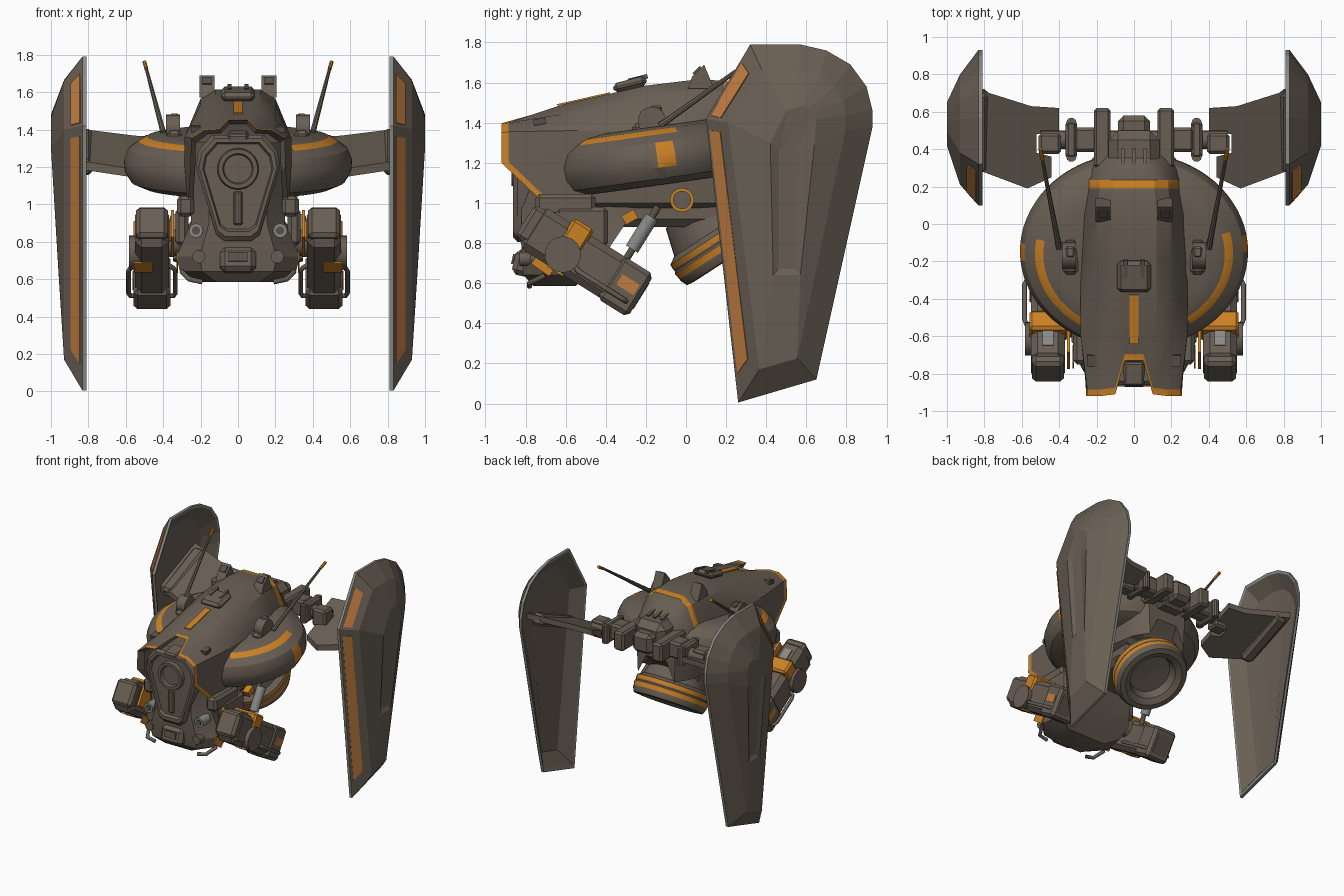
import bpy, bmesh, math
from mathutils import Matrix, Vector

if "Cube" in bpy.data.objects:
    bpy.data.objects.remove(bpy.data.objects["Cube"])

def mat(name, c):
    m = bpy.data.materials.new(name)
    m.diffuse_color = (*c, 1)
    m.use_nodes = True
    m.node_tree.nodes["Principled BSDF"].inputs["Base Color"].default_value = m.diffuse_color
    return m

BROWN = mat("brown_armor", (0.14, 0.114, 0.088))
ORANGE = mat("orange_paint", (0.60, 0.22, 0.018))
WORN = mat("worn_orange", (0.52, 0.20, 0.05))
STEEL = mat("bare_steel", (0.25, 0.25, 0.24))
DARK = mat("dark_metal", (0.10, 0.083, 0.066))
I = Matrix.Identity(4)
RX = lambda d: Matrix.Rotation(math.radians(d), 4, 'X')

def finish(name, data, mats, mirror):
    o = bpy.data.objects.new(name, data)
    bpy.context.collection.objects.link(o)
    for m in mats:
        data.materials.append(m)
    if mirror:
        o.modifiers.new("mirror", 'MIRROR').use_mirror_merge = False
    return o

def loft(name, rings, mats, mirror=False, caps=(True, True), rule=None, M=I):
    """Skin closed rings of points; rule(ring, segment) picks the material."""
    bm = bmesh.new()
    vs = [[bm.verts.new(M @ Vector(p)) for p in r] for r in rings]
    n = len(rings[0])
    for i in range(len(rings) - 1):
        for j in range(n):
            k = (j + 1) % n
            f = bm.faces.new((vs[i][j], vs[i][k], vs[i + 1][k], vs[i + 1][j]))
            if rule:
                f.material_index = rule(i, j)
    if caps[0]: bm.faces.new(vs[0][::-1])
    if caps[1]: bm.faces.new(vs[-1])
    bmesh.ops.recalc_face_normals(bm, faces=bm.faces)
    me = bpy.data.meshes.new(name)
    bm.to_mesh(me); bm.free()
    return finish(name, me, mats, mirror)

def box(name, loc, size, m=BROWN, rx=0, mirror=False, bevel=0, M=I):
    bm = bmesh.new()
    bmesh.ops.create_cube(bm, size=1)
    bmesh.ops.transform(bm, matrix=Matrix.Diagonal((*size, 1)), verts=bm.verts)
    if bevel:
        bmesh.ops.bevel(bm, geom=bm.edges[:], offset=bevel, segments=1, affect='EDGES')
    bmesh.ops.transform(bm, matrix=M @ Matrix.Translation(loc) @ RX(rx), verts=bm.verts)
    me = bpy.data.meshes.new(name)
    bm.to_mesh(me); bm.free()
    return finish(name, me, [m], mirror)

def lathe(name, prof, mats, M=I, n=32, mirror=False, rule=None):
    rings = [[(r * math.cos(2 * math.pi * j / n), r * math.sin(2 * math.pi * j / n), z)
              for j in range(n)] for r, z in prof]
    return loft(name, rings, mats, mirror, rule=rule, M=M)

def cyl(name, a, b, r, m=BROWN, r2=None, n=16, mirror=True, M=I):
    a, b = M @ Vector(a), M @ Vector(b)
    T = Matrix.Translation(a) @ (b - a).to_track_quat('Z', 'Y').to_matrix().to_4x4()
    return lathe(name, [(r, 0), (r2 or r, (b - a).length)], [m], T, n, mirror)

def pipe(name, pts, r, m, M=I):
    c = bpy.data.curves.new(name, 'CURVE')
    c.dimensions, c.bevel_depth, c.bevel_resolution = '3D', r, 2
    s = c.splines.new('POLY')
    s.points.add(len(pts) - 1)
    for p, q in zip(s.points, pts):
        p.co = (*(M @ Vector(q)), 1)
    return finish(name, c, [m], True)

def sym(half):
    return list(half) + [(-p[0],) + tuple(p[1:]) for p in reversed(half)]

# Hull cowl: notched nose, orange nose trim and orange rear band
nose = [(.05, -.73, 1.45), (.10, -.91, 1.40), (.18, -.92, 1.395), (.25, -.92, 1.35),
        (.255, -.92, 1.2), (.27, -.70, .99), (.15, -.70, .96)]
def section(y, top, w=1.0, low=.94):
    return [(x * w, y, z) for x, z in ((.05, top), (.12, top), (.2, top - .05), (.285, 1.36),
                                       (.285, 1.2), (.27, 1.0), (.15, low))]
hull = [[(x * .9, y + .06, z - .02) for x, y, z in nose], nose,
        [(x, y + .035, z + .005) for x, y, z in nose],
        section(-.6, 1.495), section(-.2, 1.585), section(.05, 1.615), section(.19, 1.61, .92),
        section(.235, 1.60, .9, 1.0), section(.30, 1.52, .8, 1.08), section(.38, 1.46, .6, 1.15)]
loft("hull", [sym(r) for r in hull], [BROWN, ORANGE], caps=(False, True),
     rule=lambda i, j: int((i == 1 and j != 6) or (i == 6 and (j < 3 or 9 < j))))
box("spine_stripe", (0, -.51, 1.518), (.05, .27, .008), ORANGE, 12.7)

# Side saucer with painted arcs, tilted up to the rear
def saucer_paint(i, j):
    a = (j * 5 + 180) % 360 - 180
    a = a if abs(a) <= 90 else math.copysign(180, a) - a
    return int((i == 2 and -58 < a < 14) or (i in (4, 5) and -2 <= a < 9))
lathe("side_saucer", [(.02, .15), (.40, .145), (.485, .13), (.53, .105), (.585, .065), (.61, .005),
                      (.605, -.06), (.57, -.115), (.50, -.145), (.02, -.15)], [BROWN, ORANGE],
      Matrix.Translation((0, -.145, 1.235)) @ RX(8) @ Matrix.Diagonal((1, .865, 1, 1)), 72,
      rule=saucer_paint)

# Chin block behind the face
chin = [(.585, .19, -.76, -.55), (.64, .31, -.81, -.5), (.72, .33, -.82, -.42),
        (.9, .25, -.82, -.3), (1.1, .25, -.82, -.2), (1.33, .24, -.84, -.2)]
loft("chin", [sym([(w * .62, f, z), (w, f + .13, z), (w * .9, b, z)]) for z, w, f, b in chin], [BROWN])
box("belly", (0, -.1, .98), (.44, .6, .2), BROWN, bevel=.04)
box("snout", (0, -.81, .70), (.19, .1, .13), BROWN, -12, bevel=.025)
box("snout_slot", (0, -.862, .72), (.1, .01, .05), DARK, -12)
box("chin_stripe", (.325, -.71, .69), (.009, .11, .06), ORANGE, -35, mirror=True)
cyl("headlight", (.225, -.72, .86), (.225, -.82, .86), .038, STEEL)
cyl("headlight_glass", (.225, -.81, .86), (.225, -.826, .86), .022, DARK)
cyl("cheek_bolt", (.21, -.74, .72), (.21, -.83, .72), .035)
pipe("chin_rail", [(.3, -.7, .64), (.26, -.78, .6), (.19, -.78, .585)], .014, BROWN)

# Face plate with stepped bezel, lens and slot
face = [(.13, 1.36), (.2, 1.28), (.215, 1.2), (.11, .85), (.07, .82)]
def face_ring(s, y):
    return sym([(x * s, y, 1.12 + (z - 1.12) * s) for x, z in face])
loft("face_plate", [face_ring(1.05, -.76), face_ring(1.05, -.84), face_ring(.97, -.862),
                    face_ring(.88, -.862), face_ring(.84, -.84)], [BROWN])
lathe("lens_ring", [(.112, 0), (.105, .035), (.082, .035), (.075, .012), (.01, .012)], [BROWN],
      Matrix.Translation((0, -.835, 1.19)) @ RX(90), 28)
box("face_slot", (0, -.843, .98), (.05, .02, .18), DARK, bevel=.008)
box("brow_plate", (0, -.80, 1.36), (.11, .13, .05), BROWN, 10, bevel=.012)
box("brow_sensor", (.225, -.73, 1.405), (.05, .06, .03), DARK, 10, True)

# Roof details
box("roof_panel", (0, -.28, 1.59), (.18, .17, .05), BROWN, 14, bevel=.02)
box("roof_clip", (.045, -.24, 1.62), (.02, .1, .022), DARK, 14, True)
loft("roof_vent", [[(x, y, z) for y, z in ((.01, 1.57), (.03, 1.63), (.09, 1.69), (.14, 1.57))]
                   for x in (.125, .205)], [BROWN], True)
box("vent_mouth", (.166, .055, 1.660), (.05, .05, .012), DARK, 45, True)

# Antennas
cyl("antenna_hub", (.31, -.17, 1.41), (.385, -.17, 1.41), .07, n=20)
box("antenna_foot", (.34, -.17, 1.36), (.08, .2, .07), bevel=.02, mirror=True)
box("antenna_lug", (.34, -.15, 1.45), (.05, .06, .07), mirror=True, bevel=.01)
cyl("antenna", (.40, -.13, 1.385), (.49, .345, 1.725), .016, BROWN, .009, 8)
cyl("antenna_tip", (.49, .345, 1.725), (.50, .40, 1.76), .011, ORANGE, n=8)

# Belly engine with dished outlet and orange bands
lathe("belly_engine", [(.01, .10), (.16, .09), (.18, .025), (.225, 0), (.265, .005), (.28, .04),
                       (.28, .05), (.285, .085), (.278, .095), (.28, .105), (.28, .135), (.24, .16),
                       (.2, .3), (.02, .32)],
      [BROWN, ORANGE], Matrix.Translation((0, .23, .73)) @ RX(33), 36,
      rule=lambda i, j: int(i in (6, 9)))
cyl("side_port", (.24, -.02, 1.015), (.31, -.02, 1.015), .06, ORANGE, n=20)
cyl("side_port_cap", (.3, -.02, 1.015), (.318, -.02, 1.015), .045, BROWN, n=20)

# Pods, built in a tilted frame
P = Matrix.Translation((.46, -.505, .71)) @ RX(-32)
box("pod_body", (0, -.04, .005), (.18, .58, .24), bevel=.035, mirror=True, M=P)
box("pod_tail", (0, .24, 0), (.2, .18, .25), bevel=.022, mirror=True, M=P)
box("pod_tail_core", (0, .328, 0), (.12, .01, .15), DARK, mirror=True, M=P)
box("pod_head", (0, -.31, .015), (.17, .1, .19), bevel=.02, mirror=True, M=P)
box("pod_grille", (0, -.2, .127), (.06, .1, .012), STEEL, mirror=True, M=P)
box("pod_band", (-.005, -.1, .09), (.21, .12, .13), ORANGE, bevel=.015, mirror=True, M=P)
box("pod_inner_stripe", (-.11, -.19, .04), (.018, .2, .17), ORANGE, mirror=True, M=P)
box("pod_under_patch", (.045, -.1, -.117), (.1, .09, .012), ORANGE, mirror=True, M=P)
box("pod_tail_patch", (.1, .245, .015), (.008, .1, .06), WORN, mirror=True, M=P)
cyl("pod_knob", (.05, -.11, -.03), (.122, -.11, -.03), .09, n=24, M=P)
for s in (1, -1):
    pipe("pod_rail", [(s * .08, -.02, -.05), (s * .115, 0, -.06), (s * .125, .03, -.06),
                      (s * .125, .25, -.06), (s * .115, .28, -.06), (s * .08, .28, -.06)], .013, BROWN, P)
cyl("pod_axle", (.2, -.55, .82), (.42, -.53, .78), .07)
box("pod_bracket", (.28, -.6, .99), (.09, .3, .11), bevel=.02, mirror=True)
box("pod_hanger", (.3, -.52, .88), (.07, .26, .2), mirror=True, bevel=.02)
cyl("pod_piston", (.33, -.27, .77), (.33, -.17, .93), .035, STEEL)
cyl("piston_rod", (.33, -.31, .70), (.3, -.14, .98), .018, DARK)
box("piston_flag", (.29, -.28, .93), (.05, .07, .05), ORANGE, 30, True)

# Rear neck and wing hinges
box("neck", (0, .38, 1.36), (.27, .24, .24), bevel=.05)
box("neck_tail", (0, .50, 1.34), (.17, .16, .16), bevel=.03)
for x in (-.06, 0, .06):
    box("neck_fin", (x, .32, 1.48), (.02, .16, .06), BROWN, -12)
cyl("hinge_shaft", (.05, .45, 1.31), (.5, .45, 1.31), .05)
for name, x, y, z, s in (("hinge_block", .17, .46, 1.33, (.09, .32, .15)),
                         ("hinge_link", .26, .45, 1.33, (.12, .13, .13)),
                         ("hinge_clamp", .335, .45, 1.32, (.06, .2, .15)),
                         ("hinge_socket", .45, .43, 1.3, (.12, .11, .14))):
    box(name, (x, y, z), s, bevel=.015, mirror=True)
for y in (.36, .54):
    cyl("hinge_bolt", (.335, y, 1.25), (.335, y, 1.39), .028, BROWN, n=10)

# Wing arms: thin plates rising to the rear
arm = [(.40, .62), (.55, .63), (.90, .74), (.90, .30), (.81, .28), (.57, .19), (.44, .25), (.44, .36),
       (.52, .38), (.52, .48), (.40, .5)]
loft("wing_arm", [[(x, y, 1.15 + (y - .2) * .40 + h) for x, y in arm] for h in (0, .045)], [BROWN], True)
box("arm_root", (.83, .5, 1.28), (.1, .46, .09), BROWN, 23, True, .02)

# Wings: hollow shell, steel rim, stepped outer face with groove
rim = [(.26, .005), (.10, 1.42), (.32, 1.79), (.57, 1.79), (.70, 1.76), (.82, 1.69), (.90, 1.58),
       (.93, 1.46), (.93, 1.38), (.65, .12)]
step = [(.365, .17), (.21, 1.40), (.38, 1.66), (.56, 1.665), (.67, 1.64), (.74, 1.58), (.78, 1.51),
        (.80, 1.44), (.795, 1.36), (.555, .225)]
peak = [(.435, .64), (.42, 1.30), (.5, 1.46), (.54, 1.475), (.58, 1.48), (.61, 1.47), (.635, 1.45),
        (.65, 1.42), (.64, 1.29), (.57, .64)]
groove = [(.46, .67), (.46, 1.26), (.48, 1.28), (.495, 1.28), (.51, 1.28), (.52, 1.28), (.54, 1.28),
          (.55, 1.28), (.56, 1.26), (.545, .67)]
def shrink(ring, s, x):
    return [(x, .5 + (y - .5) * s, 1.1 + (z - 1.1) * s) for y, z in ring]
loft("wing", [shrink(peak, 1, .905), shrink(step, 1, .89), shrink(rim, .97, .815), shrink(rim, 1, .81),
              shrink(rim, 1, .832), shrink(step, 1, .93),
              [(.96 + .04 * min(1, (z - .64) / .66), y, z) for y, z in peak],
              [(.945 + .04 * (z - .67) / .61, y, z) for y, z in groove]], [BROWN, STEEL], True,
     rule=lambda i, j: int(i in (2, 3)))

# Worn stripes laid on the leading bevel of each wing
def on_bevel(j, t, u, lift):
    a, b, c, d = (Vector((.832, *rim[j])), Vector((.832, *rim[j + 1])),
                  Vector((.93, *step[j])), Vector((.93, *step[j + 1])))
    n = (b - a).cross(c - a).normalized()
    n = n if n.x > 0 else -n
    return a.lerp(b, t).lerp(c.lerp(d, t), u) + n * lift
for j, t0, t1 in ((0, .09, .96), (1, .05, .78)):
    loft("wing_stripe", [[on_bevel(j, t, u, h) for t, u in ((t0, .12), (t1, .12), (t1, .6), (t0, .6))]
                         for h in (-.003, .005)], [WORN], True)

# Smooth the round parts, keep panel edges sharp; wings stay crisply faceted
bpy.ops.object.select_all(action='DESELECT')
for o in bpy.data.objects:
    if o.type == 'MESH' and o.name != "wing":
        o.select_set(True)
        bpy.context.view_layer.objects.active = o
bpy.ops.object.shade_smooth_by_angle(angle=math.radians(28))
